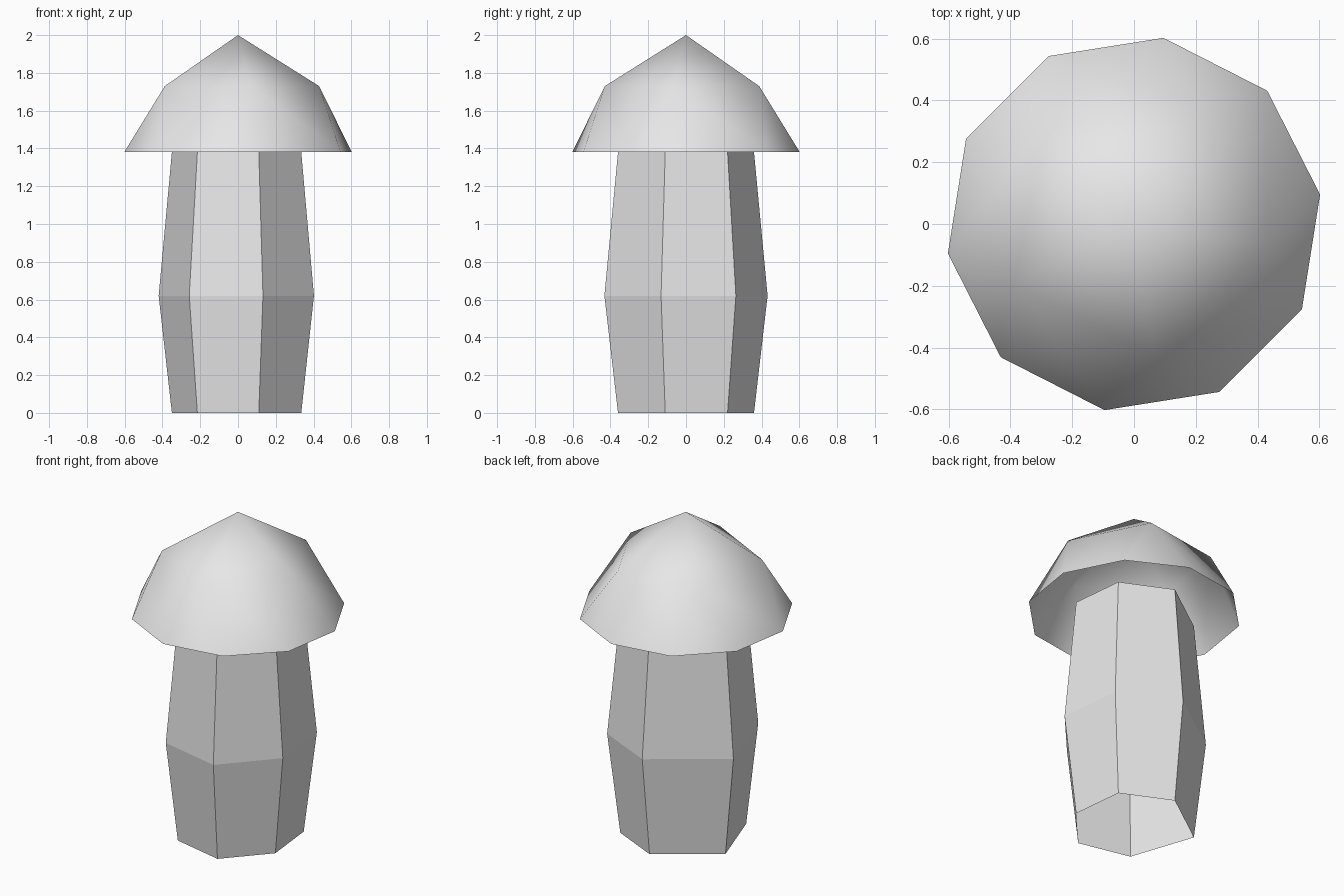
import bpy
from math import cos, sin, radians

cube = bpy.data.objects.get("Cube")
if cube:
    bpy.data.objects.remove(cube, do_unlink=True)

grey = bpy.data.materials.new("plain_grey")
grey.use_nodes = True
grey.diffuse_color = (0.8, 0.8, 0.8, 1)
grey.node_tree.nodes["Principled BSDF"].inputs["Base Color"].default_value = (0.8, 0.8, 0.8, 1)


def ring(count, radius, start, z):
    angles = [radians(start + 360 * i / count) for i in range(count)]
    return [(radius * cos(a), radius * sin(a), z) for a in angles]


def build(name, verts, faces, smooth):
    mesh = bpy.data.meshes.new(name)
    mesh.from_pydata(verts, [], faces)
    mesh.materials.append(grey)
    for poly in mesh.polygons:
        poly.use_smooth = smooth
    mesh.update()
    obj = bpy.data.objects.new(name, mesh)
    bpy.context.collection.objects.link(obj)
    return obj


# Cap: open dome with an apex, a five-point shoulder and a ten-point rim
RIM_Z, SHOULDER_Z, TOP_Z = 1.38, 1.73, 2.0
cap_verts = [(0, 0, TOP_Z)] + ring(5, 0.435, -9, SHOULDER_Z) + ring(10, 0.61, -27, RIM_Z)
cap_faces = []
for i in range(5):
    here, after = 1 + i, 1 + (i + 1) % 5
    rim = [6 + (2 * i + k) % 10 for k in range(3)]
    cap_faces += [(0, here, after),
                  (here, rim[0], rim[1]),
                  (here, rim[1], rim[2], after)]
build("mushroom_cap", cap_verts, cap_faces, True)

# Stalk: open six-sided tube that swells at the middle
outline = [(0.11, -0.36), (0.335, -0.11), (0.30, 0.22),
           (0.0, 0.36), (-0.35, 0.11), (-0.215, -0.287)]
n = len(outline)
stalk_verts = [(x * s, y * s, z)
               for s, z in ((1, 0), (1.2, 0.62), (1, RIM_Z))
               for x, y in outline]
stalk_faces = [(r * n + i, r * n + (i + 1) % n, (r + 1) * n + (i + 1) % n, (r + 1) * n + i)
               for r in range(2) for i in range(n)]
build("mushroom_stalk", stalk_verts, stalk_faces, False)
